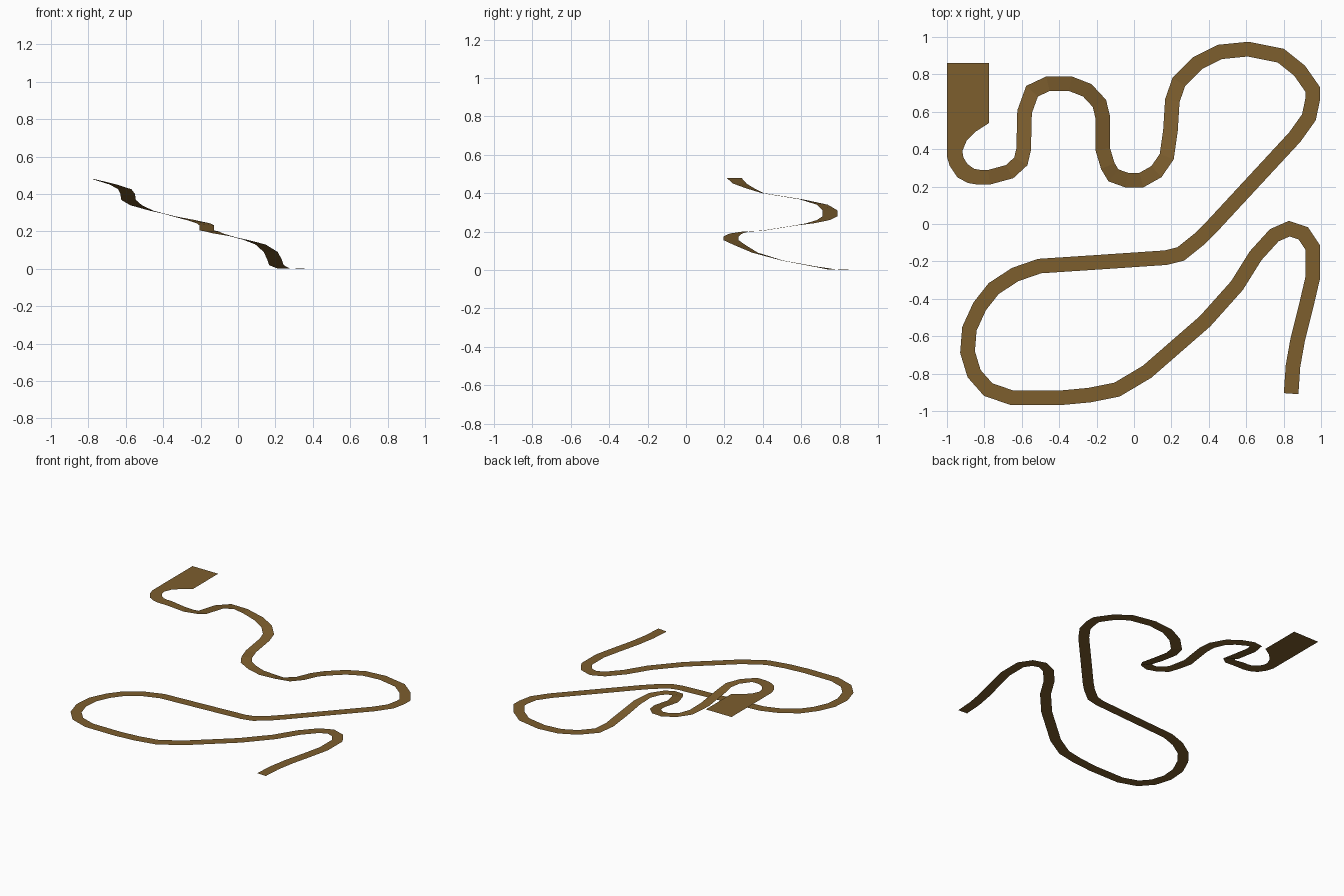
import bpy, bmesh
from mathutils import Vector

HALF = 0.039  # half the track width

# start area: (right x, right y, left x, left y) edge pairs, flat at the top height
START_Z = 0.48
start = [(-1, .86, -.775, .86), (-1, .54, -.775, .54), (-1, .47, -.845, .495),
         (-1, .43, -.895, .445), (-1, .36, -.918, .39), (-.985, .31, -.912, .355),
         (-.945, .25, -.89, .32), (-.89, .22, -.855, .295), (-.84, .211, -.82, .289)]

# descending part of the centre line: x, y, z
descent = [(-.775, .25, .48), (-.665, .28, .45), (-.605, .335, .425), (-.59, .40, .40),
           (-.585, .60, .368), (-.545, .71, .34), (-.46, .75, .31), (-.34, .75, .28),
           (-.25, .715, .26), (-.185, .645, .243), (-.167, .57, .232), (-.167, .40, .205),
           (-.14, .31, .20), (-.11, .26, .19), (-.04, .235, .175), (.04, .235, .155),
           (.12, .28, .13), (.175, .36, .09), (.195, .50, .05), (.205, .66, .02),
           (.24, .76, .003)]

# ground level part of the centre line: x, y
ground = [(.34, .86), (.46, .92), (.61, .935), (.785, .90), (.885, .82), (.955, .72),
          (.955, .665), (.935, .57), (.86, .465), (.42, -.01), (.35, -.08), (.25, -.16),
          (.17, -.18), (-.20, -.205), (-.505, -.225), (-.635, -.27), (-.75, -.345),
          (-.825, -.44), (-.88, -.56), (-.89, -.685), (-.855, -.80), (-.78, -.885),
          (-.65, -.93), (-.40, -.93), (-.24, -.915), (-.09, -.885), (.07, -.79),
          (.38, -.52), (.55, -.33), (.65, -.17), (.75, -.06), (.83, -.025),
          (.905, -.05), (.955, -.125), (.955, -.29), (.92, -.44), (.875, -.62),
          (.85, -.76), (.84, -.907)]


def mitred_pairs(points):
    """Right and left edge points of a level ribbon along a centre line."""
    pairs = []
    for i, p in enumerate(points):
        d_in = (p - points[i - 1]).xy.normalized() if i else Vector((1, 0))
        d_out = (points[i + 1] - p).xy.normalized() if i + 1 < len(points) else d_in
        mid = (d_in + d_out).normalized()
        side = Vector((-mid.y, mid.x, 0)) * HALF / max(mid.dot(d_in), 0.6)
        pairs.append((p - side, p + side))
    return pairs


path = [Vector(p) for p in descent] + [Vector((x, y, 0)) for x, y in ground]
pairs = [(Vector((a, b, START_Z)), Vector((c, d, START_Z))) for a, b, c, d in start]
pairs += mitred_pairs(path)

# one open strip of quads
bm = bmesh.new()
rows = [(bm.verts.new(r), bm.verts.new(l)) for r, l in pairs]
for (r0, l0), (r1, l1) in zip(rows, rows[1:]):
    bm.faces.new((r0, r1, l1, l0))
mesh = bpy.data.meshes.new("track")
bm.to_mesh(mesh)
bm.free()

brown = bpy.data.materials.new("earth brown")
brown.diffuse_color = (0.205, 0.112, 0.027, 1)
mesh.materials.append(brown)
track = bpy.data.objects.new("track", mesh)
bpy.context.collection.objects.link(track)
